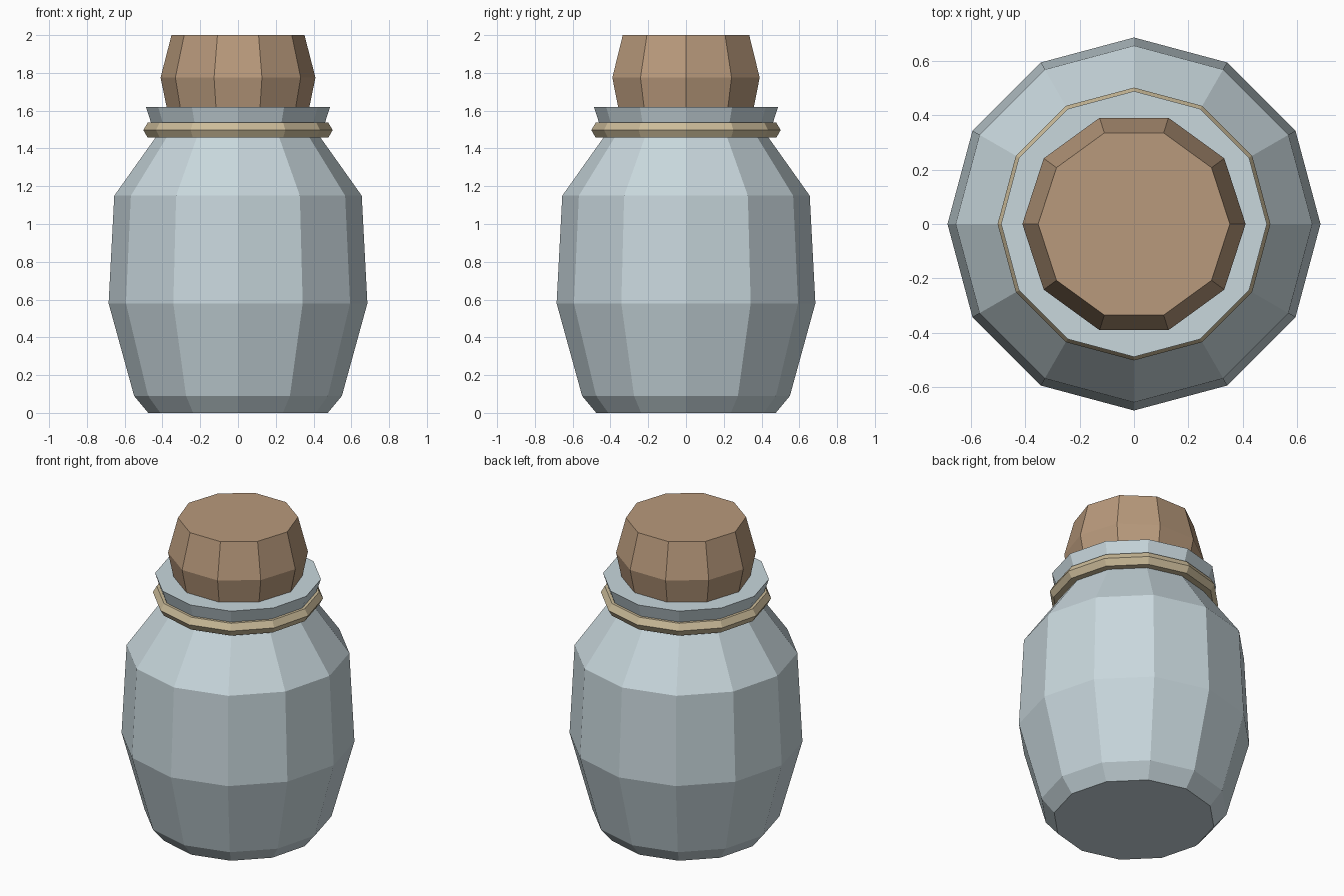
import bpy, bmesh
from math import cos, sin, tau

if "Cube" in bpy.data.objects:
    bpy.data.objects.remove(bpy.data.objects["Cube"])


def material(name, rgb):
    m = bpy.data.materials.new(name)
    m.diffuse_color = (*rgb, 1)
    m.use_nodes = True
    m.node_tree.nodes["Principled BSDF"].inputs["Base Color"].default_value = m.diffuse_color
    return m


def lathe(name, profile, sides, mat, closed=False):
    """Turn an (r, z) profile round z; cap the ends, or join them if closed."""
    bm = bmesh.new()
    rings = [[bm.verts.new((r * cos(tau * i / sides), r * sin(tau * i / sides), z))
              for i in range(sides)] for r, z in profile]
    pairs = list(zip(rings, rings[1:]))
    if closed:
        pairs.append((rings[-1], rings[0]))
    else:
        bm.faces.new(rings[0])
        bm.faces.new(rings[-1])
    for a, b in pairs:
        for i in range(sides):
            j = (i + 1) % sides
            bm.faces.new((a[i], a[j], b[j], b[i]))
    bmesh.ops.recalc_face_normals(bm, faces=bm.faces)
    me = bpy.data.meshes.new(name)
    bm.to_mesh(me)
    bm.free()
    me.materials.append(mat)
    ob = bpy.data.objects.new(name, me)
    bpy.context.collection.objects.link(ob)
    return ob


glass = material("glass", (0.58, 0.68, 0.72))
cork = material("cork", (0.48, 0.32, 0.20))
twine = material("twine", (0.60, 0.50, 0.32))

# Bottle body with flared lip
lathe("bottle", [(0.475, 0), (0.55, 0.09), (0.685, 0.58), (0.655, 1.15),
                 (0.435, 1.46), (0.488, 1.62)], 12, glass)

# Cord round the neck, hexagonal cross-section
R, m = 0.455, 0.046
lathe("neck_cord", [(R + m * cos(tau * k / 6), 1.497 + m * sin(tau * k / 6))
                    for k in range(6)], 12, twine, closed=True)

# Ten-sided stopper, pushed into the neck
lathe("stopper", [(0.36, 1.52), (0.378, 1.62), (0.41, 1.775), (0.352, 2.0)], 10, cork)
